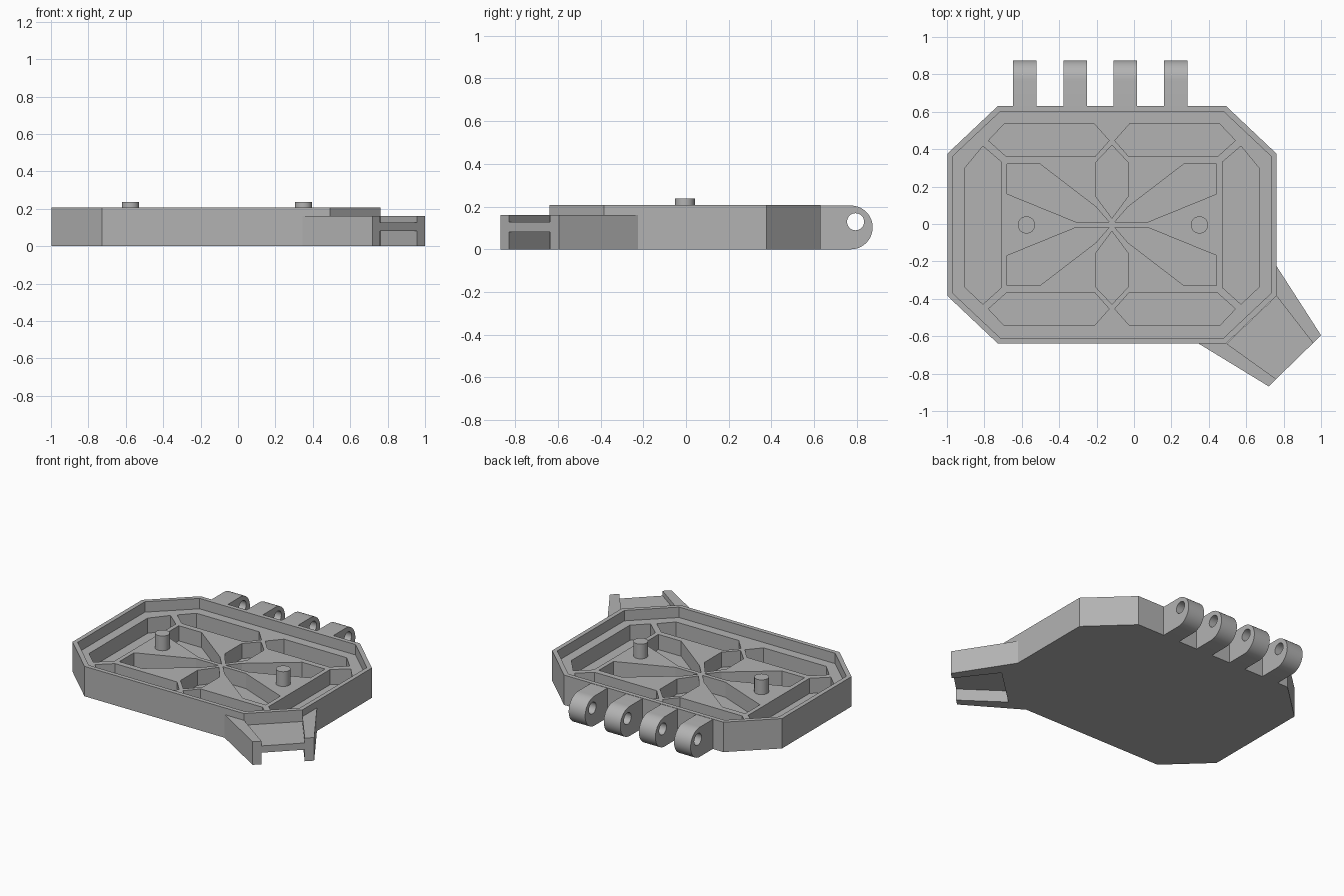
import bpy, bmesh, math
from mathutils import Vector

old = bpy.data.objects.get("Cube")
if old:
    bpy.data.objects.remove(old, do_unlink=True)

grey = bpy.data.materials.new("plain grey")
grey.use_nodes = True
colour = (0.45, 0.45, 0.45, 1)
grey.diffuse_color = colour
grey.node_tree.nodes["Principled BSDF"].inputs["Base Color"].default_value = colour

CX, CY = -0.118, -0.004      # centre of the plate


def prisms(name, outlines, z0, z1):
    """One object made of flat outlines extruded from z0 to z1."""
    bm = bmesh.new()
    for pts in outlines:
        face = bm.faces.new([bm.verts.new((x, y, z0)) for x, y in pts])
        new = bmesh.ops.extrude_face_region(bm, geom=[face])["geom"]
        bmesh.ops.translate(bm, vec=(0, 0, z1 - z0),
                            verts=[v for v in new if isinstance(v, bmesh.types.BMVert)])
    bmesh.ops.recalc_face_normals(bm, faces=bm.faces)
    mesh = bpy.data.meshes.new(name)
    bm.to_mesh(mesh)
    bm.free()
    mesh.materials.append(grey)
    ob = bpy.data.objects.new(name, mesh)
    bpy.context.collection.objects.link(ob)
    return ob


def circle(x, y, r, n=32):
    return [(x + r * math.cos(2 * math.pi * i / n), y + r * math.sin(2 * math.pi * i / n))
            for i in range(n)]


def mirrored(pts, sx, sy):
    return [(CX + sx * x, CY + sy * y) for x, y in pts]


def cut(ob, cutter):
    """Subtract the cutter, then remove it."""
    mod = ob.modifiers.new("cut", "BOOLEAN")
    mod.operation = "DIFFERENCE"
    mod.solver = "EXACT"
    mod.object = cutter
    bpy.context.view_layer.update()
    graph = bpy.context.evaluated_depsgraph_get()
    result = bpy.data.meshes.new_from_object(ob.evaluated_get(graph))
    ob.modifiers.clear()
    ob.data = result
    bpy.data.objects.remove(cutter, do_unlink=True)


def smooth(ob):
    bpy.ops.object.select_all(action="DESELECT")
    ob.select_set(True)
    bpy.context.view_layer.objects.active = ob
    bpy.ops.object.shade_smooth_by_angle(angle=math.radians(35))


def octagon(hx, hy, cx, cy):
    q = [(hx, cy), (cx, hy)]
    return (mirrored(q, 1, 1) + mirrored(q[::-1], -1, 1)
            + mirrored(q, -1, -1) + mirrored(q[::-1], 1, -1))


# Chamfered plate with a raised rim
plate = prisms("base_plate", [octagon(0.88, 0.635, 0.61, 0.38)], 0, 0.207)
cut(plate, prisms("rim_cutter", [octagon(0.85, 0.605, 0.597, 0.367)], 0.135, 0.3))

# Pockets between the ribs, mirrored about the plate centre
wedge = [(0.56, 0.325), (0.385, 0.325), (0.085, 0.095), (0.015, 0.014), (0.19, 0.014), (0.56, 0.165)]
edge = [(0.575, 0.54), (0.095, 0.54), (0.015, 0.45), (0.09, 0.365), (0.565, 0.365), (0.66, 0.45)]
side = [(0.69, 0.42), (0.785, 0.305), (0.785, -0.335), (0.69, -0.425), (0.59, -0.335), (0.59, 0.335)]
middle = [(0, 0.425), (0.085, 0.335), (0.085, 0.15), (0, 0.035), (-0.085, 0.15), (-0.085, 0.335)]
pockets = [mirrored(p, sx, sy) for p in (wedge, edge) for sx in (1, -1) for sy in (1, -1)]
pockets += [mirrored(side, s, 1) for s in (1, -1)] + [mirrored(middle, 1, s) for s in (1, -1)]
cut(plate, prisms("pocket_cutter", pockets, 0.03, 0.25))

# Two locating pins
for label, x in (("right", -0.575), ("left", 0.35)):
    smooth(prisms("pin_" + label, [circle(x, -0.005, 0.046)], 0.13, 0.237))

# Hinge lugs: rounded profile with a hole, stood up to face along x
R, EY = 0.1025, 0.772
profile = [(0.62, 0), (0.62, 2 * R)]
profile += [(EY + R * math.cos(a), R + R * math.sin(a))
            for a in (math.pi / 2 - math.pi * i / 20 for i in range(21))]
for i in range(4):
    lug = prisms("hinge_lug_%d" % (i + 1), [profile], 0, 0.126)
    cut(lug, prisms("hole_cutter", [circle(0.794, 0.129, 0.04)], -0.1, 0.3))
    x0 = -0.647 + 0.269 * i
    for v in lug.data.vertices:
        y, z, x = v.co
        v.co = Vector((x0 + x, y, z))
    smooth(lug)

# Corner bracket: two side walls joined by a thin web
prisms("bracket_wall_left", [[(0.762, -0.225), (1, -0.595), (0.957, -0.637), (0.762, -0.385)]], 0, 0.16)
prisms("bracket_wall_right", [[(0.345, -0.639), (0.495, -0.639), (0.76, -0.829), (0.72, -0.868)]], 0, 0.16)
prisms("bracket_web", [[(0.495, -0.639), (0.762, -0.385), (0.957, -0.637), (0.76, -0.829)]], 0.08, 0.127)
